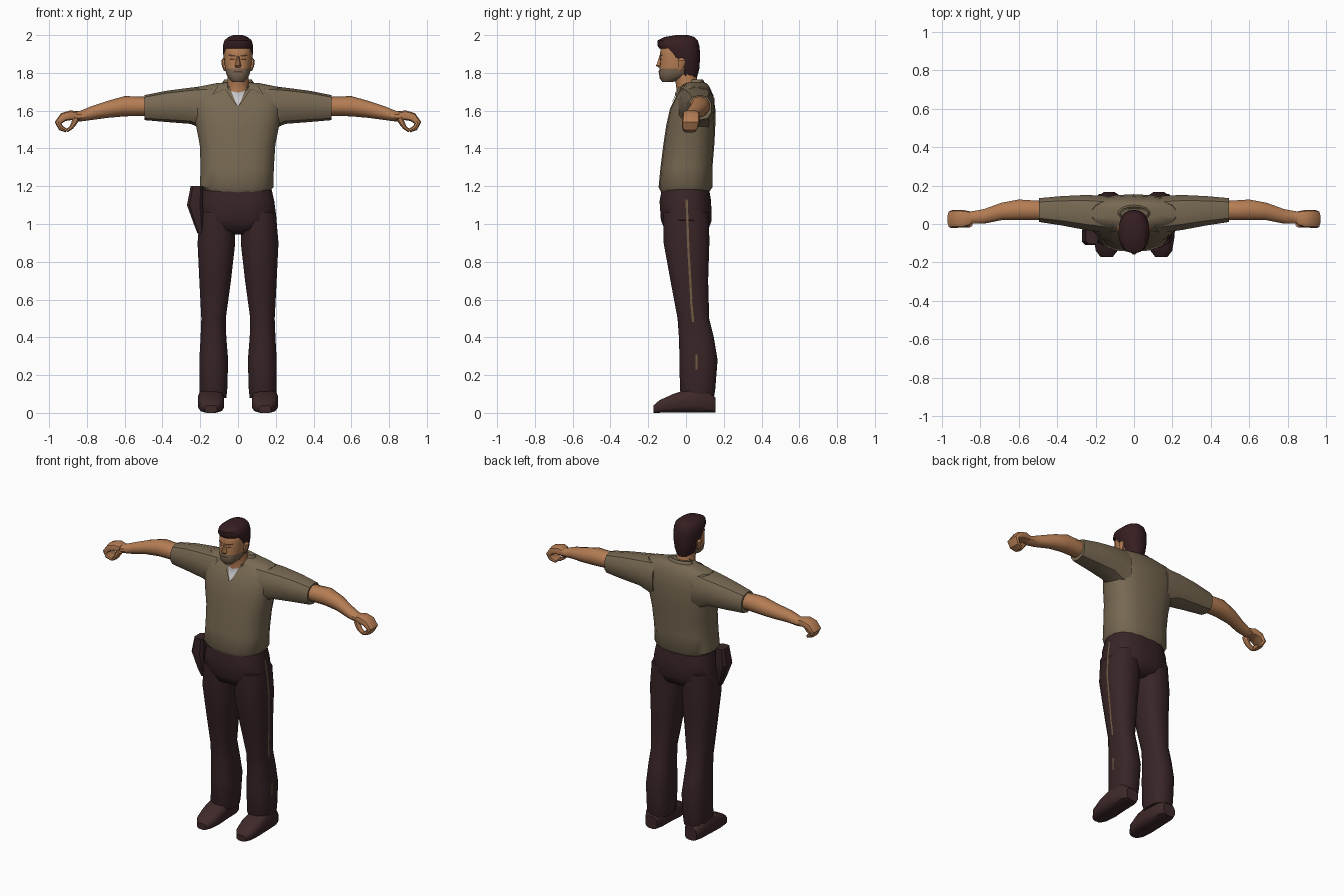
import bpy, bmesh, math
from mathutils import Vector
from mathutils.bvhtree import BVHTree


def material(name, rgb):
    m = bpy.data.materials.new(name)
    m.diffuse_color = (*rgb, 1)
    return m


SHIRT = material("khaki shirt", (0.185, 0.140, 0.085))
TROUSERS = material("dark trousers", (0.040, 0.018, 0.020))
SHOE = material("brown shoe", (0.050, 0.022, 0.023))
SKIN = material("skin", (0.46, 0.205, 0.088))
STUBBLE = material("stubble", (0.20, 0.135, 0.085))
HAIR = material("dark hair", (0.037, 0.013, 0.015))
WHITE = material("white undershirt", (0.58, 0.58, 0.60))
FEATURE = material("brow brown", (0.09, 0.04, 0.022))
STRIPE = material("side stripe", (0.17, 0.105, 0.055))


def finish(name, bm, mat, angle=40):
    bmesh.ops.remove_doubles(bm, verts=bm.verts, dist=0.0004)
    bmesh.ops.recalc_face_normals(bm, faces=bm.faces)
    me = bpy.data.meshes.new(name)
    bm.to_mesh(me)
    bm.free()
    ob = bpy.data.objects.new(name, me)
    bpy.context.collection.objects.link(ob)
    me.materials.append(mat)
    bpy.ops.object.select_all(action='DESELECT')
    ob.select_set(True)
    bpy.context.view_layer.objects.active = ob
    bpy.ops.object.shade_smooth_by_angle(angle=math.radians(angle))
    return ob


def loft(name, rings, mat, n=12, e=2.5, angle=40, warp=None):
    """Skin rings of (centre, half axis u, half axis v) as superellipses."""
    bm = bmesh.new()
    loops = []
    for c, u, v in rings:
        row = []
        for i in range(n):
            t = 2 * math.pi * (i + 0.5) / n
            a, b = math.cos(t), math.sin(t)
            a = math.copysign(abs(a) ** (2 / e), a)
            b = math.copysign(abs(b) ** (2 / e), b)
            p = Vector(c) + Vector(u) * a + Vector(v) * b
            row.append(bm.verts.new(warp(p) if warp else p))
        loops.append(row)
    for r, s in zip(loops, loops[1:]):
        for i in range(n):
            j = (i + 1) % n
            bm.faces.new((r[i], r[j], s[j], s[i]))
    bm.faces.new(loops[0])
    bm.faces.new(loops[-1])
    return finish(name, bm, mat, angle)


def loft_axis(name, axis, rings, mat, side=1, **kw):
    """Rings of (position, a0, a1, b0, b1) along x, y or z; side mirrors x."""
    p, q = [(1, 2), (0, 2), (0, 1)][axis]
    out = []
    for t, a0, a1, b0, b1 in rings:
        c, u, v = [0] * 3, [0] * 3, [0] * 3
        c[axis], c[p], c[q] = t, (a0 + a1) / 2, (b0 + b1) / 2
        u[p], v[q] = (a1 - a0) / 2, (b1 - b0) / 2
        for w in (c, u, v):
            w[0] *= side
        out.append((c, u, v))
    return loft(name, out, mat, **kw)


def loft_path(name, path, mat, side, **kw):
    """Tube in the xz plane: (x, z, thickness, y centre, y half width)."""
    out = []
    for i, (x, z, th, y, w) in enumerate(path):
        a, b = path[max(i - 1, 0)], path[min(i + 1, len(path) - 1)]
        d = Vector((b[0] - a[0], 0, b[1] - a[1])).normalized()
        out.append(((side * x, y, z), (-d.z * th * side, 0, d.x * th), (0, w, 0)))
    return loft(name, out, mat, **kw)


def plate(name, targets, pts, mat, lift=0.004, along_x=False):
    """Thin patch draped on the targets, from the front or from +x."""
    trees = [BVHTree.FromPolygons([v.co for v in o.data.vertices],
             [p.vertices[:] for p in o.data.polygons]) for o in targets]
    d = Vector((-1, 0, 0)) if along_x else Vector((0, 1, 0))
    bm = bmesh.new()
    bm.faces.new([bm.verts.new((0, a, b) if along_x else (a, 0, b)) for a, b in pts])
    bmesh.ops.triangulate(bm, faces=bm.faces)
    bmesh.ops.subdivide_edges(bm, edges=bm.edges, cuts=4, use_grid_fill=True)
    for v in bm.verts:
        hits = [t.ray_cast(v.co - d * 2, d) for t in trees]
        near = [h for h in hits if h[0]]
        if near:
            v.co = min(near, key=lambda h: h[3])[0] - d * lift
    ob = finish(name, bm, mat)
    if sum((p.normal.dot(d) for p in ob.data.polygons)) > 0:
        ob.data.flip_normals()
    return ob


# Shirt body
torso = loft_axis("shirt_body", 2, [
    (1.165, -.17, .165, -.13, .12), (1.195, -.205, .19, -.145, .14), (1.30, -.20, .192, -.135, .14),
    (1.42, -.205, .20, -.12, .15), (1.52, -.225, .22, -.105, .155), (1.61, -.24, .235, -.085, .155),
    (1.68, -.24, .24, -.05, .145), (1.725, -.22, .22, -.015, .125), (1.745, -.12, .12, .0, .11),
    (1.75, -.06, .06, .01, .09)], SHIRT, n=18, e=2.6)

# Neck and collar
neck = loft_axis("neck", 2, [(1.66, -.07, .07, -.055, .08), (1.71, -.065, .065, -.05, .07),
    (1.75, -.056, .056, -.055, .06), (1.82, -.056, .056, -.08, .055)], SKIN, n=14, e=2)
loft_axis("collar_band", 2, [(1.72, -.10, .10, -.005, .115), (1.765, -.075, .075, .025, .09),
    (1.755, -.065, .065, .02, .08)], SHIRT, n=14, e=2)
plate("undershirt", [torso, neck], [(-.055, 1.71), (0, 1.695), (.055, 1.71), (0, 1.625)], WHITE, .006)
for s in (1, -1):
    plate("collar_flap", [torso, neck], [(s * .055, 1.75), (s * .10, 1.745), (s * .135, 1.685),
          (s * .07, 1.715), (s * .004, 1.622)], SHIRT, .009)

# Sleeves, arms and hands
for s in (1, -1):
    loft_axis("sleeve", 0, [(.14, -.05, .15, 1.48, 1.735), (.25, -.035, .155, 1.53, 1.722),
        (.38, -.01, .148, 1.54, 1.705), (.495, .008, .137, 1.55, 1.682)], SHIRT, s, n=10)
    loft_axis("arm", 0, [(.44, .015, .125, 1.57, 1.67), (.52, .018, .125, 1.572, 1.675),
        (.60, .018, .13, 1.57, 1.677), (.69, .018, .113, 1.562, 1.652), (.78, .0, .08, 1.55, 1.622),
        (.84, .0, .068, 1.542, 1.597), (.87, -.005, .068, 1.546, 1.597)], SKIN, s, n=10, e=2.1)
    loft_path("fingers", [(.855, 1.57, .026, .03, .036), (.885, 1.576, .027, .027, .045),
        (.925, 1.566, .025, .027, .047), (.952, 1.536, .019, .025, .046),
        (.938, 1.508, .015, .022, .042), (.908, 1.494, .010, .02, .034)], SKIN, s, n=10, e=3)
    loft_path("thumb", [(.855, 1.56, .018, .005, .022), (.868, 1.535, .016, .0, .02),
        (.882, 1.512, .012, .0, .018), (.908, 1.492, .009, .004, .015)], SKIN, s, n=8, e=2.3)

# Trousers
hips = loft_axis("hips", 2, [(1.21, -.18, .175, -.125, .12), (1.12, -.202, .195, -.142, .135),
    (1.02, -.21, .208, -.135, .138), (.97, -.15, .15, -.115, .12), (.945, -.04, .04, -.07, .08)],
    TROUSERS, n=16, e=2.6)
legs = [loft_axis("trouser_leg", 2, [(1.06, .02, .203, -.125, .125), (.90, .012, .217, -.122, .127),
    (.70, .035, .207, -.085, .12), (.50, .063, .196, -.047, .125), (.40, .06, .2, -.04, .15),
    (.28, .05, .207, -.037, .17), (.12, .055, .207, -.035, .157), (.08, .06, .20, -.02, .15)],
    TROUSERS, s, n=12) for s in (1, -1)]

# Worn stripe down one trouser side
for top, bottom, y0, y1 in ((1.13, .88, .003, .012), (.88, .60, .012, .028), (.60, .48, .026, .038), (.31, .23, .055, .055)):
    plate("side_stripe", [hips, legs[0]], [(y0 - .006, top), (y0 + .006, top),
          (y1 + .006, bottom), (y1 - .006, bottom)], STRIPE, .003, True)

# Shoes
for s in (1, -1):
    loft_axis("shoe", 1, [(-.172, .11, .175, .0, .04), (-.14, .085, .2, .0, .068), (-.07, .072, .212, .0, .10),
        (.02, .075, .212, .0, .13), (.12, .08, .205, .0, .12), (.156, .10, .185, .0, .08)], SHOE, s, n=12, e=3.2)

# Holster
loft_axis("holster", 2, [(1.20, -.252, -.185, -.105, -.02), (1.10, -.272, -.185, -.11, -.015),
    (1.0, -.235, -.185, -.095, -.03), (.95, -.215, -.185, -.08, -.045)], TROUSERS, n=8, e=4, angle=25)

# Head with stubble on the lower front
head = loft_axis("head", 2, [(1.752, -.03, .03, -.125, -.07), (1.772, -.052, .052, -.14, -.01),
    (1.798, -.064, .064, -.143, .03), (1.822, -.069, .069, -.141, .045), (1.86, -.073, .073, -.138, .055),
    (1.90, -.075, .075, -.138, .06), (1.94, -.072, .072, -.132, .06), (1.975, -.05, .05, -.10, .03)],
    SKIN, n=18, e=2.4)
head.data.materials.append(STUBBLE)
for p in head.data.polygons:
    if p.center.z < 1.822 and p.center.y < 0:
        p.material_index = 1
loft_axis("nose", 2, [(1.828, -.012, .012, -.148, -.12), (1.838, -.018, .018, -.160, -.12),
    (1.86, -.012, .012, -.152, -.12), (1.89, -.008, .008, -.141, -.12)], SKIN, n=8, e=2)
plate("mouth", [head], [(-.027, 1.803), (.027, 1.803), (.022, 1.811), (-.022, 1.811)], FEATURE, .003)
for s in (1, -1):
    plate("eyebrow", [head], [(s * .012, 1.886), (s * .052, 1.889), (s * .05, 1.898), (s * .012, 1.894)], FEATURE, .005)
    plate("eye", [head], [(s * .016, 1.869), (s * .044, 1.869), (s * .04, 1.877), (s * .02, 1.877)], FEATURE, .003)
    loft_axis("ear", 2, [(1.81, .062, .075, -.04, -.02), (1.835, .062, .086, -.045, -.008),
        (1.865, .062, .09, -.045, -.002), (1.878, .062, .08, -.035, -.012)], SKIN, s, n=8, e=2)


# Hair: high over the brow, lower by the temples, down to the nape behind the ears
def hairline(p):
    low = 1.93 if p.y < -.085 else 1.885 if p.y < -.05 else 1.865 if p.y < -.005 else 1.775
    return Vector((p.x, p.y, max(p.z, low)))


loft_axis("hair", 2, [(1.775, -.052, .052, -.10, .058), (1.82, -.068, .068, -.12, .07), (1.87, -.077, .077, -.135, .074),
    (1.91, -.080, .080, -.142, .074), (1.945, -.081, .081, -.152, .070), (1.972, -.073, .073, -.15, .062),
    (1.99, -.052, .052, -.115, .045), (2.0, -.025, .025, -.055, .01)], HAIR, n=18, e=2.3, warp=hairline)
